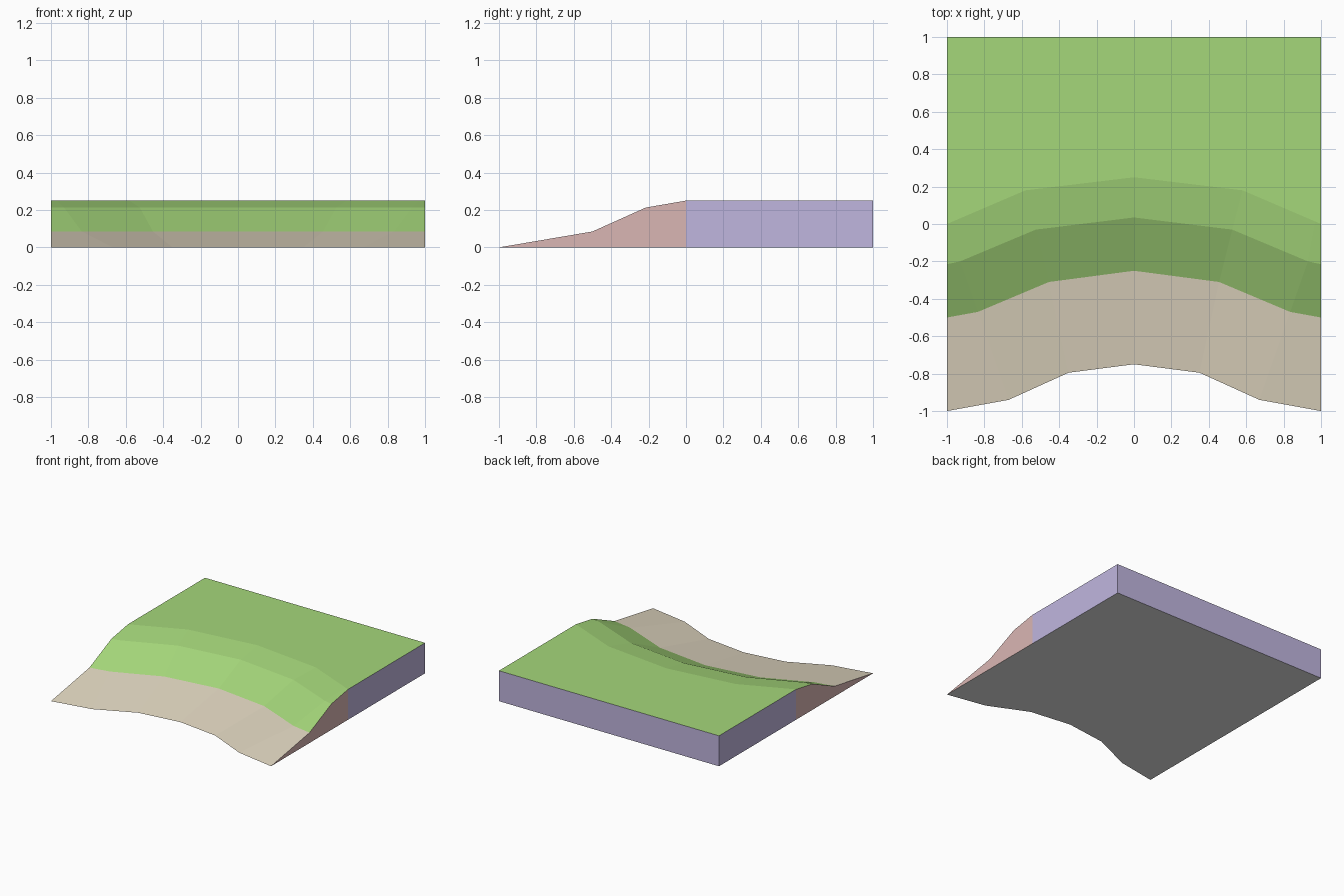
import bpy
import bmesh

cube = bpy.data.objects.get("Cube")
if cube:
    bpy.data.objects.remove(cube)


def make_material(name, rgb):
    """Flat colour given as 0-255 sRGB, stored as linear."""
    col = [((c / 255 + 0.055) / 1.055) ** 2.4 for c in rgb] + [1.0]
    mat = bpy.data.materials.new(name)
    mat.use_nodes = True
    mat.diffuse_color = col
    bsdf = mat.node_tree.nodes["Principled BSDF"]
    bsdf.inputs["Base Color"].default_value = col
    bsdf.inputs["Roughness"].default_value = 1.0
    return mat


GRASS = make_material("grass green", (165, 215, 122))
SAND = make_material("sand beige", (224, 214, 192))
ROSE = make_material("rose wall", (218, 182, 180))
LILAC = make_material("lilac wall", (192, 182, 223))
GREY = make_material("pale grey base", (230, 230, 230))


def add_part(name, polygons, mat):
    """Flat-shaded sheet from counter-clockwise polygons."""
    bm = bmesh.new()
    for poly in polygons:
        bm.faces.new([bm.verts.new(p) for p in poly])
    bmesh.ops.remove_doubles(bm, verts=bm.verts, dist=0.0005)
    mesh = bpy.data.meshes.new(name)
    bm.to_mesh(mesh)
    bm.free()
    mesh.materials.append(mat)
    obj = bpy.data.objects.new(name, mesh)
    bpy.context.collection.objects.link(obj)
    return obj


def contour(z, half):
    """Mirror a half contour, listed from the outer edge to the centre."""
    left = [(-x, y, z) for x, y in half]
    right = [(x, y, z) for x, y in reversed(half[:-1])]
    return left + right


def strip(low, high):
    return [(low[i], low[i + 1], high[i + 1], high[i])
            for i in range(len(low) - 1)]


# Height contours, from the water line up to the plateau
TOP = 0.25
water = contour(0, [(1, -1), (0.67, -0.94), (0.35, -0.795), (0, -0.75)])
shore = contour(0.085, [(1, -0.5), (0.835, -0.47), (0.455, -0.31), (0, -0.25)])
brow = contour(0.213, [(1, -0.215), (0.93, -0.2), (0.525, -0.03), (0, 0.035)])
crest = contour(TOP, [(1, 0), (0.97, 0.013), (0.58, 0.18), (0, 0.25)])

# Ground surfaces
add_part("beach", strip(water, shore), SAND)
add_part("grass_bank", strip(shore, brow) + strip(brow, crest), GRASS)
add_part("grass_plateau", [crest + [(1, 1, TOP), (-1, 1, TOP)]], GRASS)

# Side walls, the left one mirrored from the right
slope_profile = [(0, 0)] + [row[-1][1:] for row in (crest, brow, shore, water)]
block_profile = [(0, 0), (1, 0), (1, TOP), (0, TOP)]
for label, x in (("left", 1), ("right", -1)):
    for part, profile, mat in (("slope_wall", slope_profile, ROSE),
                               ("block_wall", block_profile, LILAC)):
        poly = [(x, y, z) for y, z in profile]
        add_part(f"{label}_{part}", [poly[::x]], mat)

# Back wall and underside
add_part("back_wall", [[(1, 1, 0), (-1, 1, 0), (-1, 1, TOP), (1, 1, TOP)]], LILAC)
add_part("underside", [(water + [(1, 1, 0), (-1, 1, 0)])[::-1]], GREY)
